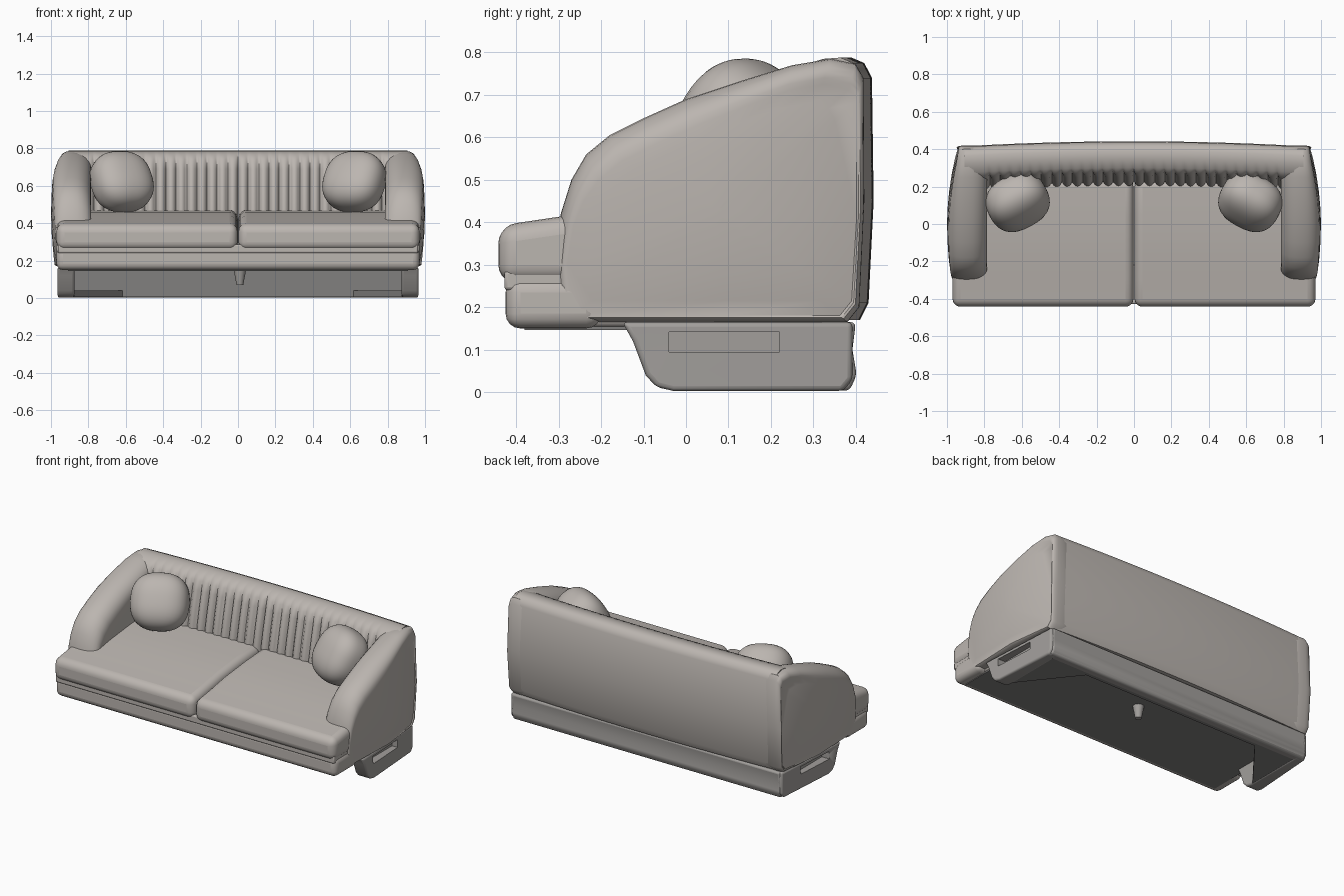
import bpy, bmesh
from math import sin, cos, pi, radians
from mathutils import Matrix

if "Cube" in bpy.data.objects:
    bpy.data.objects.remove(bpy.data.objects["Cube"])


def material(name, rgb):
    m = bpy.data.materials.new(name)
    m.diffuse_color = (*rgb, 1)
    m.use_nodes = True
    m.node_tree.nodes["Principled BSDF"].inputs["Base Color"].default_value = m.diffuse_color
    return m


FABRIC = material("warm_grey_fabric", (.50, .465, .435))
BASE = material("base_grey", (.36, .345, .33))
DARK = material("dark_underside", (.22, .215, .21))


def finish(name, bm, bevel=0, segs=4, angle=40, mat=FABRIC):
    bmesh.ops.recalc_face_normals(bm, faces=bm.faces)
    me = bpy.data.meshes.new(name)
    bm.to_mesh(me)
    bm.free()
    me.materials.append(mat)
    ob = bpy.data.objects.new(name, me)
    bpy.context.collection.objects.link(ob)
    if bevel:
        m = ob.modifiers.new("round", 'BEVEL')
        m.width, m.segments = bevel, segs
        m.limit_method = 'ANGLE'
    bpy.ops.object.select_all(action='DESELECT')
    bpy.context.view_layer.objects.active = ob
    ob.select_set(True)
    bpy.ops.object.shade_smooth_by_angle(angle=radians(angle))
    return ob


def loft(name, rings, **kw):
    """Skin closed rings of equal length and cap both ends."""
    bm = bmesh.new()
    vs = [[bm.verts.new(p) for p in r] for r in rings]
    n = len(vs[0])
    for a, b in zip(vs, vs[1:]):
        for i in range(n):
            bm.faces.new((a[i], a[(i + 1) % n], b[(i + 1) % n], b[i]))
    bm.faces.new(vs[0])
    bm.faces.new(vs[-1])
    return finish(name, bm, **kw)


def prism(name, profile, x0, x1, **kw):
    return loft(name, [[(x, y, z) for y, z in profile] for x in (x0, x1)], **kw)


def box(y0, y1, z0, z1):
    return [(y0, z0), (y1, z0), (y1, z1), (y0, z1)]


# Arms: bowed side panels with a rounded, sloping top
ARM = [(-.30, .165), (.08, .165), (.38, .165), (.408, .20), (.42, .45), (.418, .74),
       (.40, .772), (.34, .785), (.25, .77), (.12, .73), (0, .69), (-.10, .645),
       (-.18, .605), (-.235, .56), (-.27, .50), (-.295, .42), (-.31, .30)]
CY, CZ = .07, .42


def arm_ring(side, x, inset, scale, bow):
    ring = []
    for y, z in ARM:
        top = max(0, min(1, (z - .25) / .3))
        front = max(0, min(1, (.3 - y) / .3))
        y2 = y + inset * (.5 * front - .3 * (1 - front))
        z2 = z - inset * top + inset * .25 * (1 - top)
        y2, z2 = CY + (y2 - CY) * scale, CZ + (z2 - CZ) * scale
        k = .34 if y2 > 0 else .25
        xx = x - bow * (k * y2 * y2 + .2 * (z2 - .45) ** 2)
        ring.append((side * xx, y2, z2))
    return ring


for side, label in ((-1, "left"), (1, "right")):
    rings = [arm_ring(side, .785, .08, s, 0) for s in (.3, .7)]
    for k in range(7):
        a = pi / 2 * (1 - k / 6)
        rings.append(arm_ring(side, .885 - .10 * sin(a), .08 * (1 - cos(a)), 1, 0))
    for k in range(7):
        a = pi / 2 * k / 6
        rings.append(arm_ring(side, .905 + .093 * sin(a), .06 * (1 - cos(a)), 1, k / 6))
    rings += [arm_ring(side, .999, .06, s, 1) for s in (.85, .6, .3, .05)]
    loft(label + "_arm", rings)

# Backrest: gently bowed, with vertical channel tufting on its front
BACK = [(.41, .17), (.43, .21), (.442, .45), (.438, .74), (.42, .775), (.39, .788),
        (.35, .785), (.30, .77), (.27, .74), (.25, .69), (.225, .58), (.205, .48), (.20, .40), (.20, .17)]
rings = []
N = 240
for i in range(N + 1):
    x = -.905 + 1.81 * i / N
    ring = []
    for y, z in BACK:
        bow = .026 * (x / .905) ** 2
        tuft = 0
        if y < .29 and abs(x) < .8:
            tuft = .03 * (1 - abs(sin(pi * x / .055)) ** .6) * (1 if y < .26 else .5)
        ring.append((x, y - bow + tuft, z))
    rings.append(ring)
loft("channelled_backrest", rings, angle=50)

# Seat platform: full-width front, narrower where the arms enclose it
prism("seat_platform", box(-.40, .37, .152, .265), -.92, .92, bevel=.02)
prism("platform_front", box(-.425, -.20, .15, .270), -.97, .97, bevel=.035)

# Two seat cushions reaching in front of the arms
CUSHION = [(-.442, .258), (.24, .258), (.24, .472), (.05, .46), (-.15, .439), (-.30, .413), (-.442, .392)]
for side, label in ((-1, "left"), (1, "right")):
    prism(label + "_seat_cushion", CUSHION[:2] + CUSHION[2:], side * .003, side * .97, bevel=.042, segs=5)

# Piping between cushions and platform
prism("front_piping", box(-.428, -.22, .24, .286), -.962, .962, bevel=.008, segs=2)

# Plump rounded throw pillows, leaning back and turned inward
for side, label in ((-1, "left"), (1, "right")):
    bm = bmesh.new()
    bmesh.ops.create_uvsphere(bm, u_segments=40, v_segments=24, radius=1)
    for v in bm.verts:
        p = v.co
        k = (abs(p.x) ** 2.5 + abs(p.z) ** 2.5 + abs(p.y) ** 2.5) ** (-1 / 2.5)
        v.co = (p.x * k * .168, p.y * k * .125, p.z * k * .166)
    m = (Matrix.Translation((side * .622, .118, .622)) @ Matrix.Rotation(side * radians(-28), 4, 'Z')
         @ Matrix.Rotation(radians(-32), 4, 'X'))
    bmesh.ops.transform(bm, matrix=m, verts=bm.verts)
    finish(label + "_throw_pillow", bm)

# Recessed base: back rail with dark liner, slotted sides, corner gussets
prism("base_back_rail", [(.33, .005), (.385, .003), (.402, .04), (.392, .10), (.40, .165), (.33, .165)],
      -.925, .925, bevel=.012, segs=3, mat=BASE)
prism("base_inner_liner", box(.318, .34, .006, .16), -.89, .89, mat=DARK)
SIDE = [(-.15, .165), (-.125, .12), (-.095, .04), (-.07, .012), (-.03, .003), (.37, .003), (.392, .03), (.392, .165)]
for side, label in ((-1, "left"), (1, "right")):
    outer = [(side * (.966 - .075 * max(0, y)), y, z) for y, z in SIDE]
    inner = [(side * .875, y, z) for y, z in SIDE]
    panel = loft(label + "_base_side", [inner, outer], bevel=.012, segs=3, mat=BASE)
    cutter = prism(label + "_slot_cutter", box(-.04, .22, .095, .142), side * .91, side * 1.05, mat=DARK)
    cutter.hide_render = True
    cutter.hide_set(True)
    cut = panel.modifiers.new("slot", 'BOOLEAN')
    cut.object, cut.operation, cut.solver = cutter, 'DIFFERENCE', 'EXACT'
    tri = [(.60, .34), (.90, .34), (.90, -.04)]
    loft(label + "_corner_gusset", [[(side * x, y, z) for x, y in tri] for z in (.006, .04)], mat=DARK)

# Dark underside panel and centre foot
prism("underside_panel", box(-.38, .36, .146, .17), -.91, .91, mat=DARK)
bm = bmesh.new()
bmesh.ops.create_cone(bm, cap_ends=True, segments=20, radius1=.018, radius2=.035, depth=.09,
                      matrix=Matrix.Translation((.01, .05, .115)))
finish("centre_foot", bm, mat=BASE)
